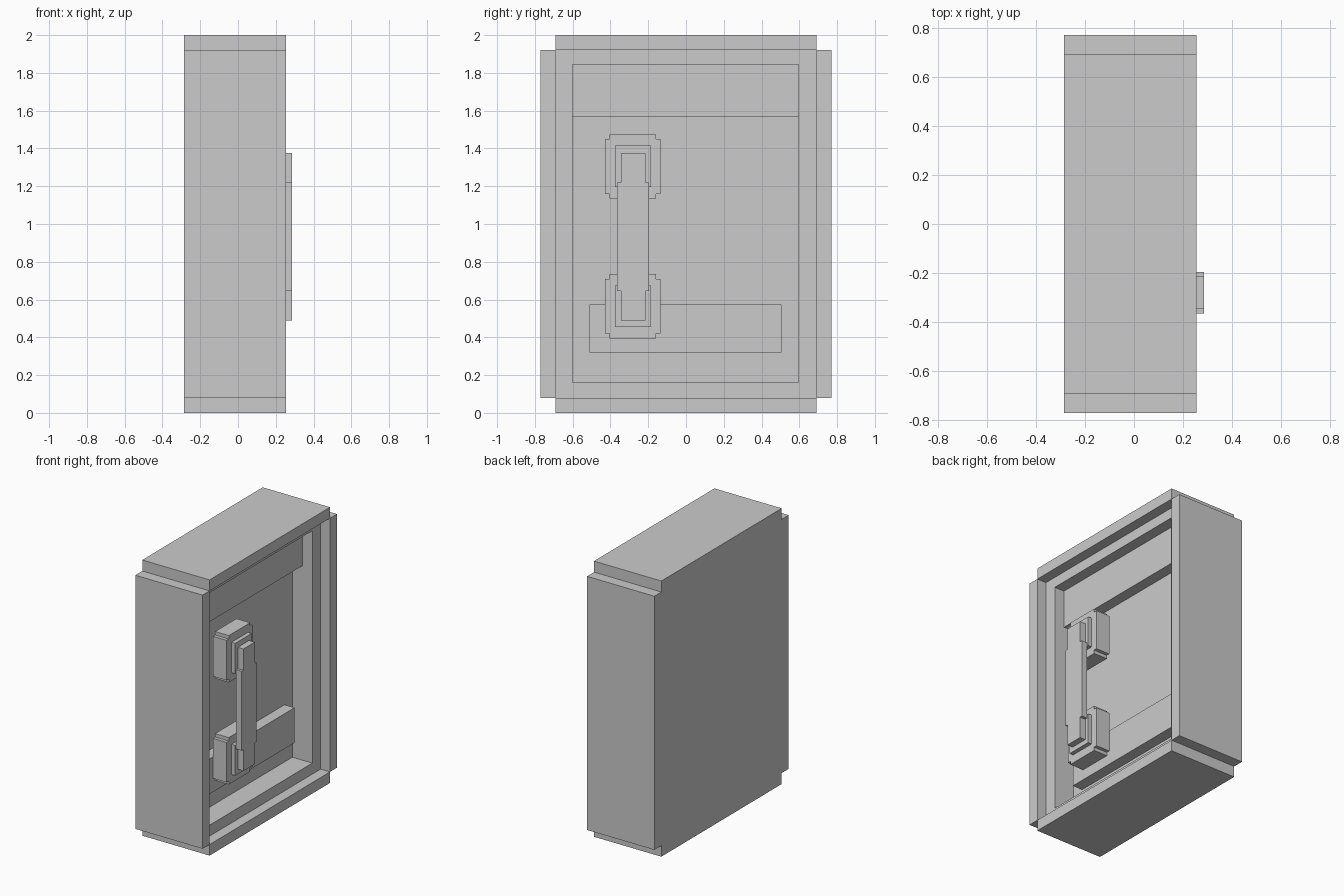
import bpy
import bmesh

if "Cube" in bpy.data.objects:
    bpy.data.objects.remove(bpy.data.objects["Cube"])


def finish(name, bm):
    mesh = bpy.data.meshes.new(name)
    bm.to_mesh(mesh)
    bm.free()
    obj = bpy.data.objects.new(name, mesh)
    bpy.context.collection.objects.link(obj)
    return obj


def ring(bm, x, outline):
    return [bm.verts.new((x, y, z)) for y, z in outline]


def bridge(bm, a, b):
    n = len(a)
    for i in range(n):
        j = (i + 1) % n
        bm.faces.new((a[i], a[j], b[j], b[i]))


def prism(name, x0, x1, outline):
    """Extrude a counter-clockwise (y, z) outline along x."""
    bm = bmesh.new()
    a, b = ring(bm, x0, outline), ring(bm, x1, outline)
    bridge(bm, a, b)
    bm.faces.new(a[::-1])
    bm.faces.new(b)
    return finish(name, bm)


def rect(y0, y1, z0, z1):
    return [(y0, z0), (y1, z0), (y1, z1), (y0, z1)]


def cross(y0, y1, z0, z1, dy, dz):
    """Rectangle with a square notch of dy by dz in each corner."""
    a, b, c, d = y0 + dy, y1 - dy, z0 + dz, z1 - dz
    return [(a, z0), (b, z0), (b, c), (y1, c), (y1, d), (b, d),
            (b, z1), (a, z1), (a, d), (y0, d), (y0, c), (a, c)]


# Case: notched shell with a two-step recess on the +x side
bm = bmesh.new()
outline = cross(-0.77, 0.77, 0, 2, 0.08, 0.08)
back, front = ring(bm, -0.285, outline), ring(bm, 0.255, outline)
bm.faces.new(back[::-1])
bridge(bm, back, front)
for ids in ((0, 1, 2, 11), (2, 3, 4, 5), (8, 5, 6, 7), (10, 11, 8, 9)):
    bm.faces.new([front[i] for i in ids])
last = [front[i] for i in (11, 2, 5, 8)]
opening, recess = rect(-0.69, 0.69, 0.08, 1.92), rect(-0.6, 0.595, 0.16, 1.845)
for x, shape in ((0.18, opening), (0.18, recess), (0.02, recess)):
    new = ring(bm, x, shape)
    bridge(bm, last, new)
    last = new
bm.faces.new(last)
finish("case", bm)

# Raised panels on the recessed face
prism("upper_panel", 0.02, 0.10, rect(-0.6, 0.595, 1.57, 1.845))
prism("lower_panel", 0.02, 0.10, rect(-0.51, 0.505, 0.32, 0.575))

# Handle mounts: notched block with a smaller pad
for label, z in (("lower", 0.395), ("upper", 1.135)):
    prism(label + "_mount", 0.10, 0.21,
          cross(-0.43, -0.135, z, z + 0.34, 0.025, 0.025))
    pad = 0.455 if label == "lower" else 1.195
    prism(label + "_mount_pad", 0.21, 0.24, rect(-0.375, -0.185, pad, pad + 0.22))

# Handle bar with narrower ends
prism("handle_bar", 0.24, 0.285, cross(-0.365, -0.195, 0.49, 1.375, 0.02, 0.155))
